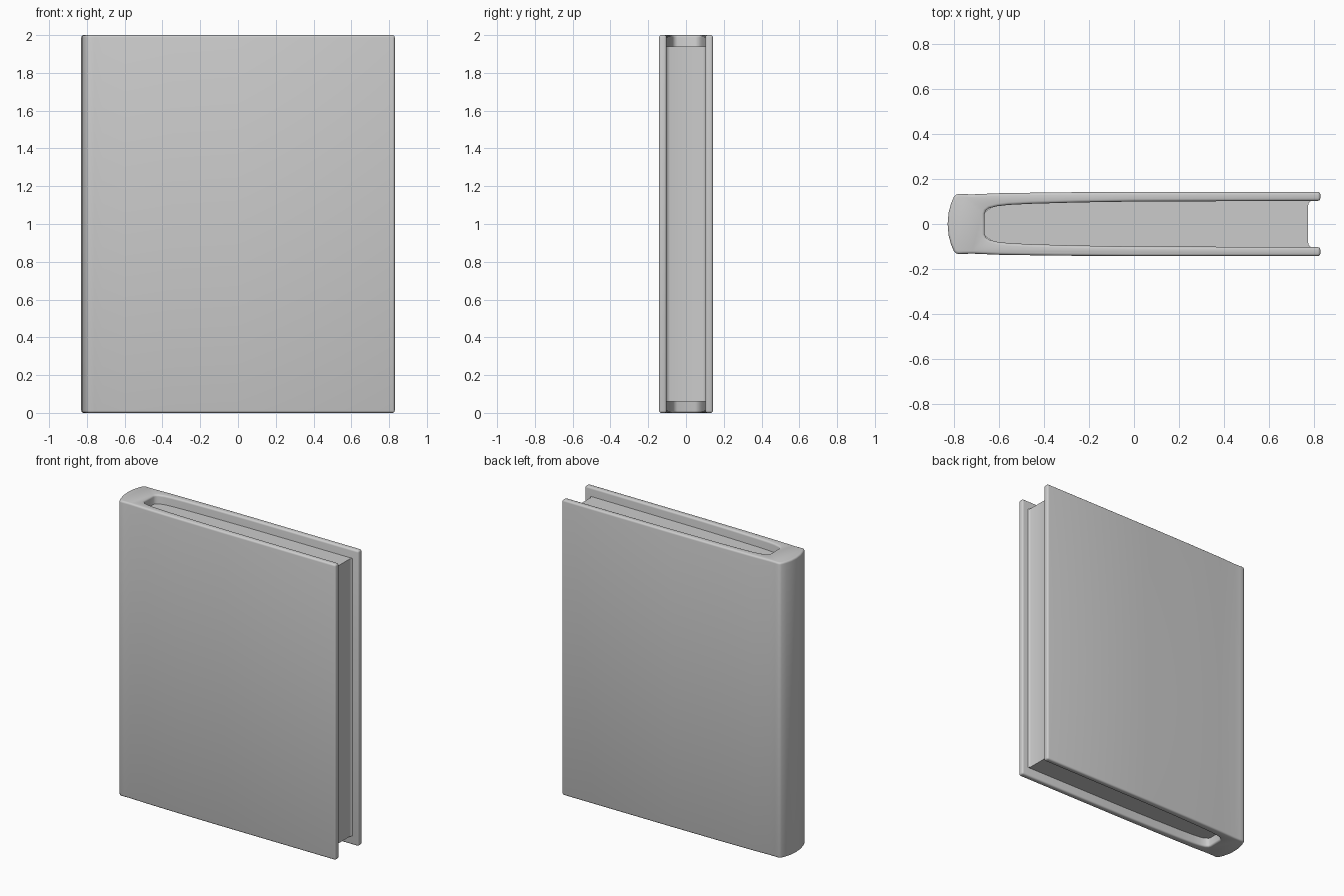
import bpy, bmesh

if "Cube" in bpy.data.objects:
    bpy.data.objects.remove(bpy.data.objects["Cube"])


def mirrored(half):
    """Half outline (y > 0) completed by its reflection in y."""
    return half + [(x, -y) for x, y in reversed(half) if y > 0]


def extrude_profile(name, points, z0, z1, bevel=0.0):
    bm = bmesh.new()
    face = bm.faces.new([bm.verts.new((x, y, z0)) for x, y in points])
    res = bmesh.ops.extrude_face_region(bm, geom=[face])
    top = [g for g in res["geom"] if isinstance(g, bmesh.types.BMVert)]
    bmesh.ops.translate(bm, verts=top, vec=(0, 0, z1 - z0))
    bmesh.ops.recalc_face_normals(bm, faces=bm.faces)
    # Soften only the sharp edges
    sharp = [e for e in bm.edges if e.calc_face_angle(0) > 0.9]
    if bevel:
        bmesh.ops.bevel(bm, geom=sharp, offset=bevel, segments=3,
                        profile=0.5, affect='EDGES', clamp_overlap=True)
    mesh = bpy.data.meshes.new(name)
    bm.to_mesh(mesh)
    bm.free()
    obj = bpy.data.objects.new(name, mesh)
    bpy.context.collection.objects.link(obj)
    bpy.context.view_layer.objects.active = obj
    obj.select_set(True)
    bpy.ops.object.shade_smooth_by_angle(angle=0.7)
    obj.select_set(False)
    return obj


# Cover: rounded spine, slight hinge groove, two boards, pocket for the pages
outer = [(0.83, 0.143), (0.0, 0.143), (-0.35, 0.141), (-0.6, 0.137),
         (-0.72, 0.132), (-0.76, 0.133), (-0.78, 0.134), (-0.793, 0.131),
         (-0.802, 0.122), (-0.815, 0.09), (-0.826, 0.05), (-0.83, 0.0)]
pocket = [(0.83, 0.103), (0.0, 0.1), (-0.25, 0.096), (-0.46, 0.09),
          (-0.56, 0.085), (-0.61, 0.079), (-0.645, 0.07), (-0.66, 0.059),
          (-0.665, 0.045)]
cover_outline = mirrored(outer) + list(reversed(mirrored(pocket)))
extrude_profile("book_cover", cover_outline, 0.0, 2.0, bevel=0.012)

# Page block: recessed inside the cover, fore edge curling into the boards
pages = [(0.79, 0.106), (0.0, 0.104), (-0.46, 0.094), (-0.62, 0.083),
         (-0.67, 0.05)]
fore_edge = [(0.776, 0.085), (0.779, 0.095), (0.786, 0.101)]
half = fore_edge + pages
extrude_profile("page_block", mirrored(half), 0.06, 1.94)
